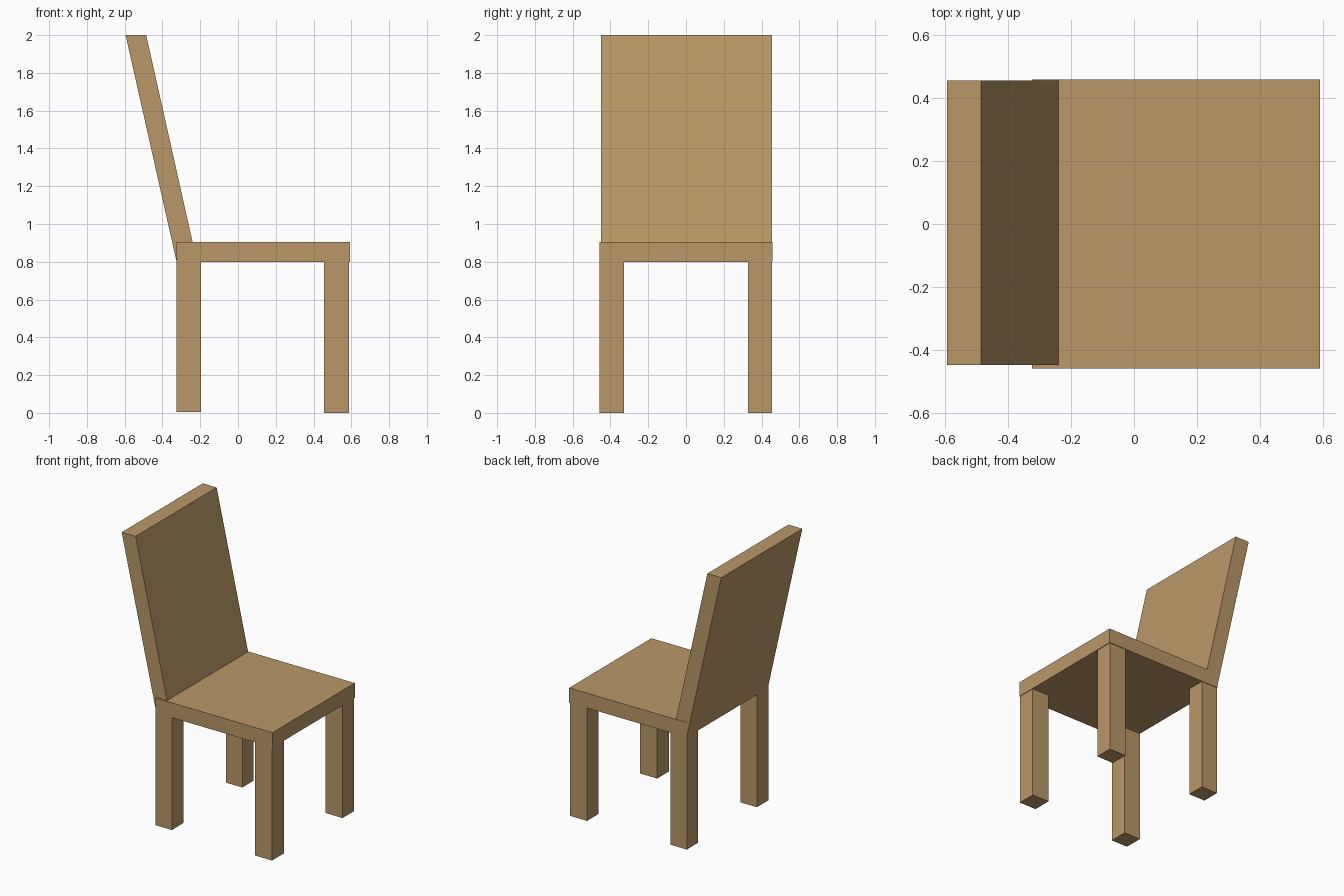
import bpy

if "Cube" in bpy.data.objects:
    bpy.data.objects.remove(bpy.data.objects["Cube"])

# Single wood colour
wood = bpy.data.materials.new("light wood")
wood.diffuse_color = (0.49, 0.313, 0.138, 1)
wood.use_nodes = True
wood.node_tree.nodes["Principled BSDF"].inputs["Base Color"].default_value = wood.diffuse_color


def prism(name, profile, y0, y1):
    """Extrude an xz profile (counter-clockwise seen from -y) along y."""
    n = len(profile)
    verts = [(x, y, z) for y in (y0, y1) for x, z in profile]
    faces = [tuple(range(n)), tuple(range(2 * n - 1, n - 1, -1))]
    faces += [(i, i + n, (i + 1) % n + n, (i + 1) % n) for i in range(n)]
    mesh = bpy.data.meshes.new(name)
    mesh.from_pydata(verts, [], faces)
    mesh.materials.append(wood)
    obj = bpy.data.objects.new(name, mesh)
    bpy.context.collection.objects.link(obj)
    return obj


def box(name, x0, x1, y0, y1, z0, z1):
    return prism(name, [(x0, z0), (x1, z0), (x1, z1), (x0, z1)], y0, y1)


# Seat slab
box("seat", -0.325, 0.592, -0.459, 0.459, 0.80, 0.905)

# Leaning backrest, rooted in the rear of the seat
prism("backrest", [(-0.325, 0.80), (-0.217, 0.80), (-0.486, 2.0), (-0.595, 2.0)],
      -0.449, 0.456)

# Four square legs
for end, x0, x1, z0 in (("rear", -0.325, -0.196, 0.006), ("front", 0.455, 0.588, 0.0)):
    for side, y0, y1 in (("right", -0.459, -0.328), ("left", 0.328, 0.455)):
        box(f"{end}_{side}_leg", x0, x1, y0, y1, z0, 0.80)
